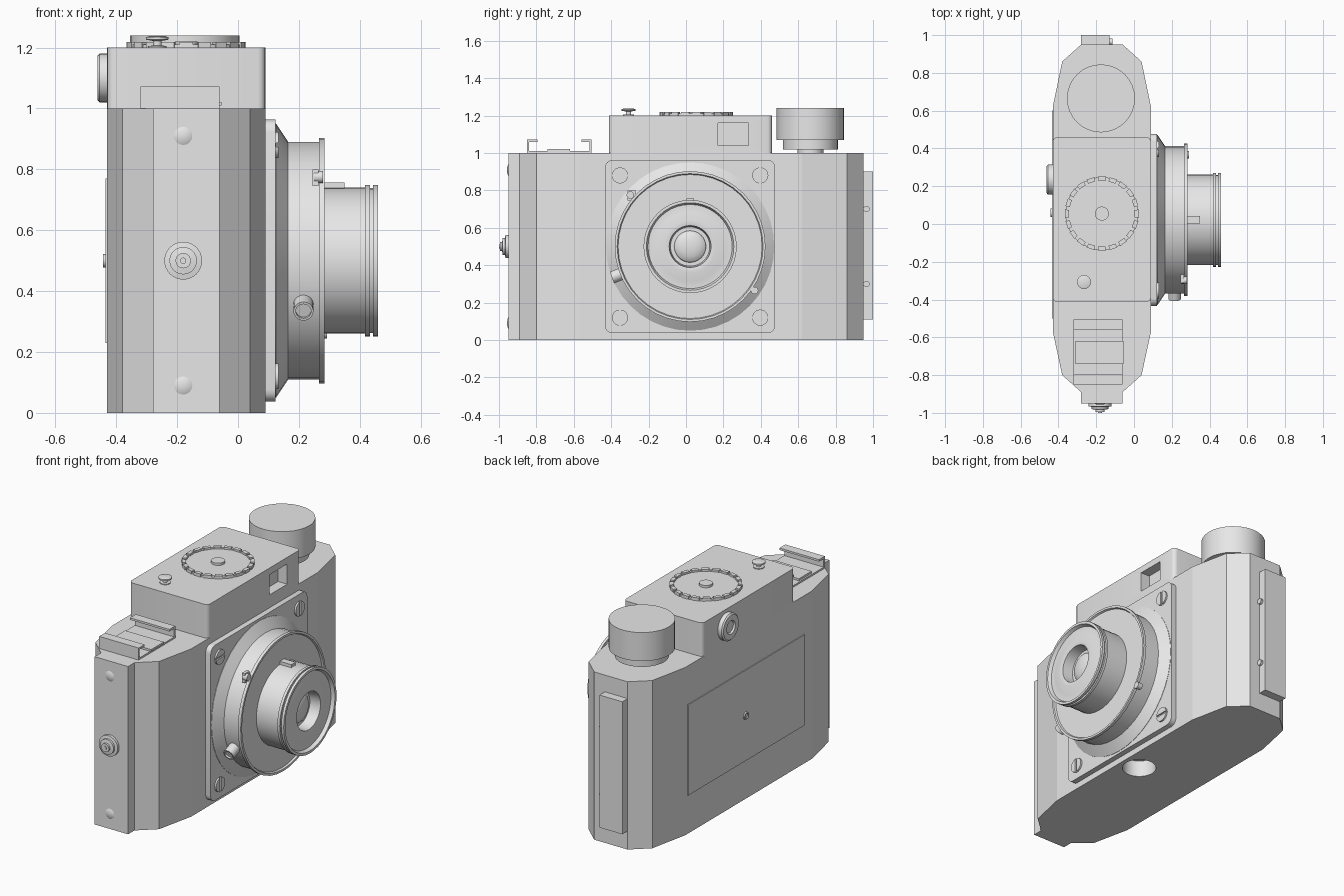
import bpy, bmesh
from math import pi, cos, sin, radians
from mathutils import Vector

cube = bpy.data.objects.get("Cube")
if cube:
    bpy.data.objects.remove(cube, do_unlink=True)

grey = bpy.data.materials.new("plain_grey")
grey.use_nodes = True
grey.diffuse_color = (0.8, 0.8, 0.8, 1)
grey.node_tree.nodes["Principled BSDF"].inputs["Base Color"].default_value = (0.8, 0.8, 0.8, 1)

UP, FRONT, BACK, SIDE, FAR = (0, 0, 1), (1, 0, 0), (-1, 0, 0), (0, -1, 0), (0, 1, 0)


def finish(name, bm, smooth=True):
    bmesh.ops.recalc_face_normals(bm, faces=bm.faces)
    mesh = bpy.data.meshes.new(name)
    bm.to_mesh(mesh)
    bm.free()
    ob = bpy.data.objects.new(name, mesh)
    bpy.context.collection.objects.link(ob)
    mesh.materials.append(grey)
    if smooth:
        bpy.ops.object.select_all(action='DESELECT')
        ob.select_set(True)
        bpy.context.view_layer.objects.active = ob
        bpy.ops.object.shade_smooth_by_angle(angle=radians(30))
    return ob


def lathe(name, profile, loc, axis=UP, steps=32):
    """Spin a (radius, height) profile and point it along an axis."""
    bm = bmesh.new()
    verts = [bm.verts.new((r, 0, h)) for r, h in profile]
    edges = [bm.edges.new(pair) for pair in zip(verts, verts[1:])]
    bmesh.ops.spin(bm, geom=verts + edges, cent=(0, 0, 0), axis=(0, 0, 1),
                   angle=2 * pi, steps=steps)
    bmesh.ops.remove_doubles(bm, verts=bm.verts, dist=1e-5)
    ob = finish(name, bm)
    ob.location = loc
    ob.rotation_euler = Vector(axis).to_track_quat('Z', 'Y').to_euler()
    return ob


def disc(name, r, h, loc, axis=UP, steps=32):
    return lathe(name, [(0, 0), (r, 0), (r, h), (0, h)], loc, axis, steps)


def box(name, lo, hi, round_axis=None, radius=0.0):
    """Box between two corners, rounding the edges parallel to one axis."""
    bm = bmesh.new()
    bmesh.ops.create_cube(bm, size=1)
    lo, hi = Vector(lo), Vector(hi)
    for v in bm.verts:
        v.co = (lo + hi) / 2 + v.co * (hi - lo)
    if round_axis is not None:
        edges = [e for e in bm.edges
                 if abs((e.verts[0].co - e.verts[1].co).normalized()[round_axis]) > 0.9]
        bmesh.ops.bevel(bm, geom=edges, offset=radius, segments=4, profile=0.5,
                        affect='EDGES')
    return finish(name, bm, round_axis is not None)


def cut(ob, cutter):
    mod = ob.modifiers.new("cut", 'BOOLEAN')
    mod.operation, mod.solver, mod.object = 'DIFFERENCE', 'EXACT', cutter
    bpy.context.view_layer.objects.active = ob
    bpy.ops.object.modifier_apply(modifier=mod.name)
    bpy.data.objects.remove(cutter, do_unlink=True)


# Body: eight-sided tapered prism with a tripod socket
half = [(-0.28, 0.95), (-0.38, 0.86), (-0.43, 0.62), (-0.43, -0.57), (-0.38, -0.80), (-0.28, -0.89)]
outline = half + [(-0.34 - x, y) for x, y in reversed(half)]
bm = bmesh.new()
base = bm.faces.new([bm.verts.new((x, y, 0)) for x, y in outline])
top = bmesh.ops.extrude_face_region(bm, geom=[base])
bmesh.ops.translate(bm, vec=(0, 0, 1),
                    verts=[g for g in top["geom"] if isinstance(g, bmesh.types.BMVert)])
body = finish("body", bm, False)
cut(body, disc("socket_cutter", 0.095, 0.2, (-0.03, 0.01, -0.1)))

# End plate with shutter socket and rivets
box("end_plate", (-0.28, -0.95, 0), (-0.06, -0.88, 1))
lathe("cable_socket", [(0, 0), (0.062, 0), (0.062, 0.015), (0.045, 0.018), (0.045, 0.03),
                       (0.025, 0.033), (0.025, 0.045), (0.01, 0.045), (0.01, 0.05), (0, 0.05)],
      (-0.18, -0.95, 0.5), SIDE)
for name, z in (("upper_rivet", 0.91), ("lower_rivet", 0.09)):
    lathe(name, [(0, 0), (0.03, 0), (0.02, 0.005), (0, 0.007)], (-0.18, -0.95, z), SIDE, 16)

# Hinge strip with two pins on the other end
box("hinge_strip", (-0.28, 0.94, 0.11), (-0.13, 1.0, 0.90))
for name, z in (("upper_hinge_pin", 0.7), ("lower_hinge_pin", 0.3)):
    disc(name, 0.017, 0.04, (-0.155, 0.965, z), FRONT, 12)

# Back film panel and red-window dot
box("film_panel", (-0.435, -0.50, 0.23), (-0.42, 0.60, 0.77))
lathe("film_window", [(0, 0), (0.022, 0), (0.022, 0.008), (0.015, 0.008), (0.015, 0.002), (0, 0.002)],
      (-0.435, 0.06, 0.5), BACK, 16)

# Top housing with viewfinder
housing = box("top_housing", (-0.43, -0.413, 1.0), (0.09, 0.46, 1.2), 2, 0.025)
cut(housing, box("finder_cutter", (0.03, 0.17, 1.04), (0.2, 0.335, 1.16)))
lathe("eyepiece", [(0, 0), (0.08, 0), (0.08, 0.025), (0.072, 0.032), (0.04, 0.032),
                   (0.035, 0.022), (0, 0.022)], (-0.43, 0.235, 1.1), BACK)

# Exposure dial with a notched rim
dial = (-0.17, 0.055, 1.2)
lathe("dial", [(0, 0), (0.193, 0), (0.193, 0.01), (0.176, 0.01), (0.176, 0.006), (0, 0.006)], dial, steps=48)
disc("dial_button", 0.037, 0.02, dial)
bm = bmesh.new()
for i in range(20):
    a = 2 * pi * i / 20
    quad = [(r, a + d) for r, d in ((0.174, -0.11), (0.197, -0.11), (0.197, 0.11), (0.174, 0.11))]
    low, high = ([bm.verts.new((r * cos(t), r * sin(t), z)) for r, t in quad] for z in (0, 0.018))
    bm.faces.new(low)
    bm.faces.new(high)
    for k in range(4):
        m = (k + 1) % 4
        bm.faces.new((low[k], low[m], high[m], high[k]))
finish("dial_teeth", bm, False).location = dial

# Release button and winding knob
lathe("release_button", [(0, 0), (0.03, 0), (0.03, 0.005), (0.014, 0.007), (0.014, 0.022), (0.037, 0.026),
                         (0.037, 0.034), (0.025, 0.038), (0, 0.038)], (-0.265, -0.307, 1.2), steps=24)
lathe("winding_knob", [(0, 0), (0.07, 0), (0.07, 0.02), (0.147, 0.02), (0.147, 0.07), (0.18, 0.07),
                       (0.18, 0.24), (0, 0.24)], (-0.175, 0.665, 1.0))

# Accessory shoe with folded rails
box("shoe_base", (-0.32, -0.85, 1.0), (-0.06, -0.505, 1.01))
box("shoe_spring", (-0.31, -0.74, 1.01), (-0.055, -0.62, 1.022))
for name, y, s in (("shoe_rail_outer", -0.85, 1), ("shoe_rail_inner", -0.505, -1)):
    box(name, (-0.32, min(y, y + s * 0.01), 1.0), (-0.06, max(y, y + s * 0.01), 1.065))
    box(name + "_lip", (-0.32, min(y, y + s * 0.055), 1.06), (-0.06, max(y, y + s * 0.055), 1.072))

# Lens mounting plate with slotted screws
LY, LZ = 0.022, 0.5
box("lens_plate", (0.08, LY - 0.455, LZ - 0.463), (0.123, LY + 0.455, LZ + 0.463), 0, 0.04)
for sy in (-1, 1):
    for sz in (-1, 1):
        loc = (0.115, LY + sy * 0.375, LZ + sz * 0.38)
        screw = disc("plate_screw", 0.043, 0.018, loc, FRONT, 20)
        tilt = 0.006
        if sy * sz > 0:
            lo, hi = (0.125, loc[1] - tilt, loc[2] - 0.06), (0.15, loc[1] + tilt, loc[2] + 0.06)
        else:
            lo, hi = (0.125, loc[1] - 0.06, loc[2] - tilt), (0.15, loc[1] + 0.06, loc[2] + tilt)
        cut(screw, box("slot_cutter", lo, hi))

# Shutter housing, barrel and glass
lathe("shutter_housing", [(0, 0.11), (0.45, 0.11), (0.45, 0.125), (0.39, 0.165), (0.39, 0.266), (0.403, 0.266),
                          (0.403, 0.284), (0.39, 0.284), (0.385, 0.274), (0, 0.274)], (0, LY, LZ), FRONT, 40)
lathe("lens_barrel", [(0.24, 0.27), (0.24, 0.418), (0.249, 0.418), (0.249, 0.434), (0.238, 0.434),
                      (0.238, 0.444), (0.249, 0.444), (0.249, 0.46), (0.234, 0.46), (0.225, 0.44),
                      (0.185, 0.44), (0.138, 0.455), (0.112, 0.45), (0.105, 0.385), (0, 0.385)],
      (0, LY, LZ), FRONT, 40)
lathe("lens_glass", [(0.085, 0)] + [(0.085 * cos(a), 0.03 * sin(a)) for a in (0.3, 0.6, 0.9, 1.2)] + [(0, 0.03)],
      (0.385, LY, LZ), FRONT)

# Shutter levers and pins
lever = Vector((0, -0.39, -0.155)).normalized()
lathe("cocking_lever", [(0, 0), (0.033, 0), (0.033, 0.09), (0.025, 0.09), (0.025, 0.08), (0, 0.08)],
      Vector((0.215, LY, LZ)) + lever * 0.36, lever, 20)
disc("aperture_pin", 0.02, 0.03, (0.25, LY - 0.32, LZ + 0.275), FRONT, 16)
disc("speed_pin", 0.02, 0.03, (0.262, LY + 0.345, LZ - 0.235), FRONT, 16)
box("aperture_stop", (0.245, LY - 0.335, 0.745), (0.265, LY - 0.29, 0.80))
box("focus_index", (0.27, LY - 0.02, 0.735), (0.35, LY + 0.02, 0.757))
